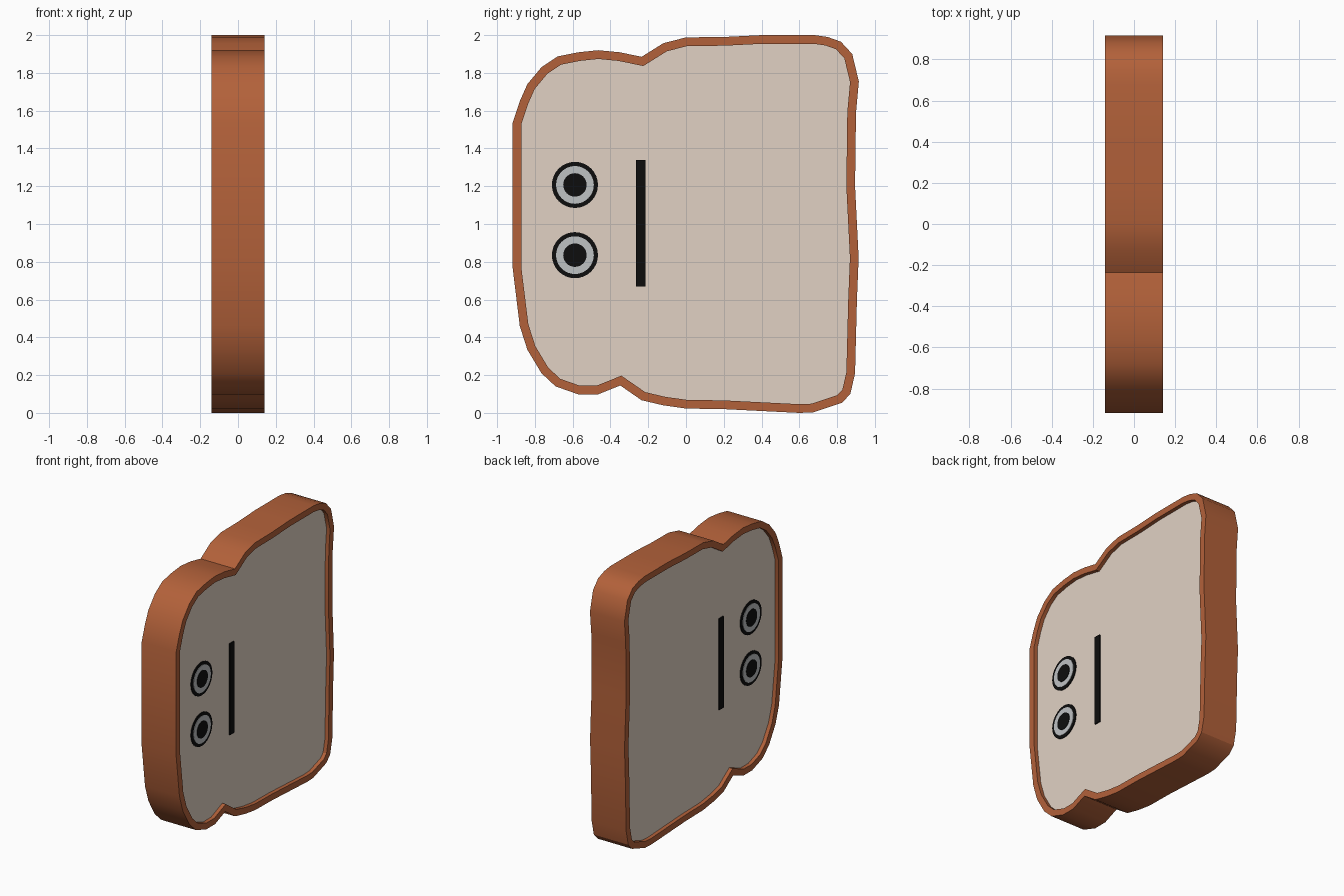
import bpy, bmesh, math
from mathutils import Vector, Matrix

if "Cube" in bpy.data.objects:
    bpy.data.objects.remove(bpy.data.objects["Cube"])

HALF, FACE, RIM = 0.14, 0.112, 0.046   # half thickness, recessed face, crust width

# slice outline (y, z), clockwise seen from +x
OUTLINE = [(-.918, 1.535), (-.88, 1.65), (-.84, 1.74), (-.765, 1.83), (-.68, 1.887),
           (-.57, 1.909), (-.465, 1.92), (-.35, 1.909), (-.235, 1.885), (-.12, 1.957),
           (0, 1.988), (.2, 1.99), (.4, 2), (.68, 2), (.75, 1.99), (.82, 1.965),
           (.88, 1.9), (.915, 1.755), (.9, 1.59), (.895, 1.2), (.914, .82), (.905, .6),
           (.895, .21), (.87, .1), (.825, .053), (.675, .003), (.6, 0), (.4, .01),
           (.2, .02), (0, .023), (-.12, .04), (-.235, .067), (-.348, .145), (-.465, .098),
           (-.57, .098), (-.69, .14), (-.765, .21), (-.84, .335), (-.88, .46), (-.918, .77)]


def inset(pts, d):
    """Even mitred inset of a clockwise loop."""
    p, out = [Vector(q) for q in pts], []
    for i, b in enumerate(p):
        e1 = (b - p[i - 1]).normalized()
        e2 = (p[(i + 1) % len(p)] - b).normalized()
        n1, n2 = Vector((e1.y, -e1.x)), Vector((e2.y, -e2.x))
        out.append(tuple(b + (n1 + n2) * d / (1 + n1.dot(n2))))
    return out


def material(name, rgb):
    m = bpy.data.materials.new(name)
    m.diffuse_color = (*rgb, 1)
    m.use_nodes = True
    m.node_tree.nodes["Principled BSDF"].inputs["Base Color"].default_value = m.diffuse_color
    return m


def finish(name, bm, mat, mirror=False):
    bmesh.ops.recalc_face_normals(bm, faces=bm.faces)
    me = bpy.data.meshes.new(name)
    bm.to_mesh(me)
    bm.free()
    me.materials.append(mat)
    ob = bpy.data.objects.new(name, me)
    bpy.context.collection.objects.link(ob)
    if mirror:
        ob.modifiers.new("both_sides", 'MIRROR').use_axis = (True, False, False)
    bpy.ops.object.select_all(action='DESELECT')
    ob.select_set(True)
    bpy.context.view_layer.objects.active = ob
    bpy.ops.object.shade_smooth_by_angle(angle=math.radians(30))
    return ob


def loft(loops, closed):
    """Bridge loops given as (x, points); closed joins last to first, else caps."""
    bm = bmesh.new()
    rings = [[bm.verts.new((x, y, z)) for y, z in pts] for x, pts in loops]
    n = len(rings[0])
    for k in range(len(rings) if closed else len(rings) - 1):
        a, b = rings[k], rings[(k + 1) % len(rings)]
        for i in range(n):
            j = (i + 1) % n
            bm.faces.new((a[i], a[j], b[j], b[i]))
    if not closed:
        bm.faces.new(rings[0])
        bm.faces.new(rings[-1])
    return bm


def disc(name, y, z, r, top, mat):
    bm = bmesh.new()
    base = FACE - 0.01
    m = Matrix.Translation(((base + top) / 2, y, z)) @ Matrix.Rotation(math.pi / 2, 4, 'Y')
    bmesh.ops.create_cone(bm, cap_ends=True, segments=32, radius1=r, radius2=r,
                          depth=top - base, matrix=m)
    finish(name, bm, mat, True)


crust_mat = material("crust", (0.45, 0.12, 0.042))
bread_mat = material("bread", (0.75, 0.64, 0.55))
black = material("black", (0.004, 0.004, 0.004))
white = material("eye_white", (0.52, 0.54, 0.55))

# crust band and recessed bread slab
inner = inset(OUTLINE, RIM)
finish("crust", loft([(HALF, OUTLINE), (-HALF, OUTLINE), (-HALF, inner), (HALF, inner)], True), crust_mat)
finish("bread", loft([(FACE, inner), (-FACE, inner)], False), bread_mat)

# eyes: outer ring, white and pupil on both faces
for side, z in (("upper", 1.207), ("lower", 0.835)):
    disc(f"{side}_eye_ring", -.588, z, .122, FACE + .006, black)
    disc(f"{side}_eye_white", -.588, z, .1, FACE + .009, white)
    disc(f"{side}_pupil", -.588, z, .062, FACE + .012, black)

# straight mouth on both faces
bm = bmesh.new()
bmesh.ops.create_cube(bm, size=1, matrix=Matrix.Translation((FACE, -.24, 1.005))
                      @ Matrix.Diagonal((.02, .05, .67, 1)))
finish("mouth", bm, black, True)
